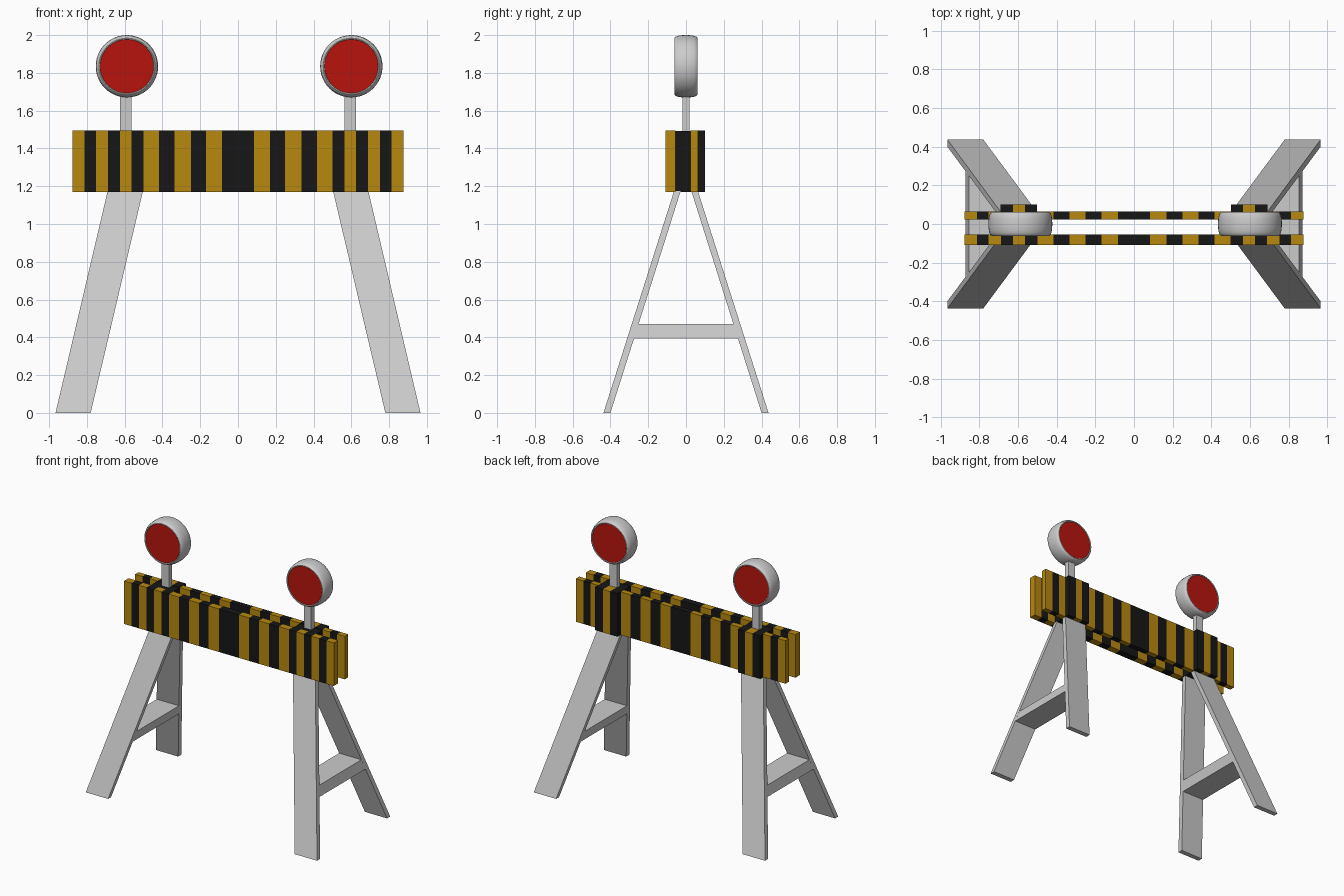
import bpy, bmesh, math

if "Cube" in bpy.data.objects:
    bpy.data.objects.remove(bpy.data.objects["Cube"])


def material(name, rgb):
    m = bpy.data.materials.new(name)
    m.diffuse_color = (*rgb, 1)
    m.use_nodes = True
    m.node_tree.nodes["Principled BSDF"].inputs["Base Color"].default_value = m.diffuse_color
    return m


YELLOW = material("yellow", (0.48, 0.25, 0.005))
BLACK = material("black", (0.008, 0.008, 0.008))
RED = material("red", (0.48, 0.007, 0.004))


def make_object(name, bm, mats=()):
    bmesh.ops.recalc_face_normals(bm, faces=bm.faces)
    me = bpy.data.meshes.new(name)
    bm.to_mesh(me)
    bm.free()
    for m in mats:
        me.materials.append(m)
    ob = bpy.data.objects.new(name, me)
    bpy.context.collection.objects.link(ob)
    return ob


def add_block(bm, lower, upper, mat=0):
    """Six-sided block; lower and upper are (x0, x1, y0, y1, z) rectangles."""
    rings = []
    for x0, x1, y0, y1, z in (lower, upper):
        rings.append([bm.verts.new(p) for p in
                      ((x0, y0, z), (x1, y0, z), (x1, y1, z), (x0, y1, z))])
    a, b = rings
    faces = [a[::-1], b] + [[a[i], a[(i + 1) % 4], b[(i + 1) % 4], b[i]] for i in range(4)]
    for f in faces:
        bm.faces.new(f).material_index = mat


def block(name, lower, upper, mats=()):
    bm = bmesh.new()
    add_block(bm, lower, upper)
    return make_object(name, bm, mats)


Z0, Z1 = 1.17, 1.495


def striped_board(name, edges, y0, y1, first):
    """Board of alternating yellow (0) and black (1) blocks."""
    bm = bmesh.new()
    for i in range(len(edges) - 1):
        r = (edges[i], edges[i + 1], y0, y1)
        add_block(bm, (*r, Z0), (*r, Z1), (first + i) % 2)
    make_object(name, bm, (YELLOW, BLACK))


# Long striped planks
half = [0.084, 0.169, 0.25, 0.335, 0.417, 0.50, 0.565, 0.625, 0.688, 0.752, 0.813, 0.876]
edges = [-x for x in reversed(half)] + half
striped_board("front_plank", edges, -0.108, -0.055, 0)
striped_board("back_plank", edges, 0.023, 0.064, 0)


def lathe(name, profile, cx, cz, steps=48, mats=()):
    """Spin (radius, y) points about a y axis through (cx, cz)."""
    bm = bmesh.new()
    rings = [[bm.verts.new((cx + r * math.cos(t), y, cz + r * math.sin(t)))
              for t in (2 * math.pi * k / steps for k in range(steps))]
             for r, y in profile]
    for a, b in zip(rings, rings[1:]):
        for k in range(steps):
            n = (k + 1) % steps
            bm.faces.new((a[k], a[n], b[n], b[k]))
    bm.faces.new(rings[0])
    bm.faces.new(rings[-1])
    ob = make_object(name, bm, mats)
    bpy.context.view_layer.objects.active = ob
    ob.select_set(True)
    bpy.ops.object.shade_smooth_by_angle(angle=math.radians(35))
    ob.select_set(False)


# Lamp housing: half profile mirrored front to back
rim = [(0.142, -0.056), (0.144, -0.061), (0.149, -0.062), (0.156, -0.056),
       (0.161, -0.044), (0.164, -0.026), (0.165, -0.009)]
rim += [(r, -y) for r, y in reversed(rim)]

for side, s, lamp_x in (("left", -1, -0.588), ("right", 1, 0.60)):
    def span(a, b):
        return (min(s * a, s * b), max(s * a, s * b))

    # Striped leg caps behind the back plank, dark filler between the planks
    cap = sorted(s * x for x in (0.503, 0.565, 0.625, 0.69))
    striped_board(side + "_leg_cap", cap, 0.064, 0.10, 1)
    fill = (*span(0.503, 0.69), -0.055, 0.023)
    block(side + "_leg_joint", (*fill, Z0), (*fill, Z1 - 0.003), (BLACK,))

    # Splayed legs, front and back
    for end, d in (("front", -1), ("back", 1)):
        foot = sorted((d * 0.40, d * 0.437))
        head = sorted((d * 0.028, d * 0.063))
        block(f"{side}_{end}_leg", (*span(0.78, 0.966), *foot, 0),
              (*span(0.503, 0.69), *head, Z0 + 0.005))

    # Crossbar between the legs, sheared to follow their slope
    block(side + "_crossbar", (*span(0.687, 0.873), -0.282, 0.282, 0.395),
          (*span(0.669, 0.855), -0.258, 0.258, 0.47))

    # Lamp post, housing and red lenses
    post = (*span(0.563, 0.625), -0.019, 0.019)
    block(side + "_lamp_post", (*post, Z1 - 0.05), (*post, 1.69))
    lathe(side + "_lamp_housing", rim, lamp_x, 1.835)
    for end, d in (("front", -1), ("back", 1)):
        lathe(f"{side}_{end}_lens", [(0.142, d * 0.05), (0.142, d * 0.059)],
              lamp_x, 1.835, mats=(RED,))
